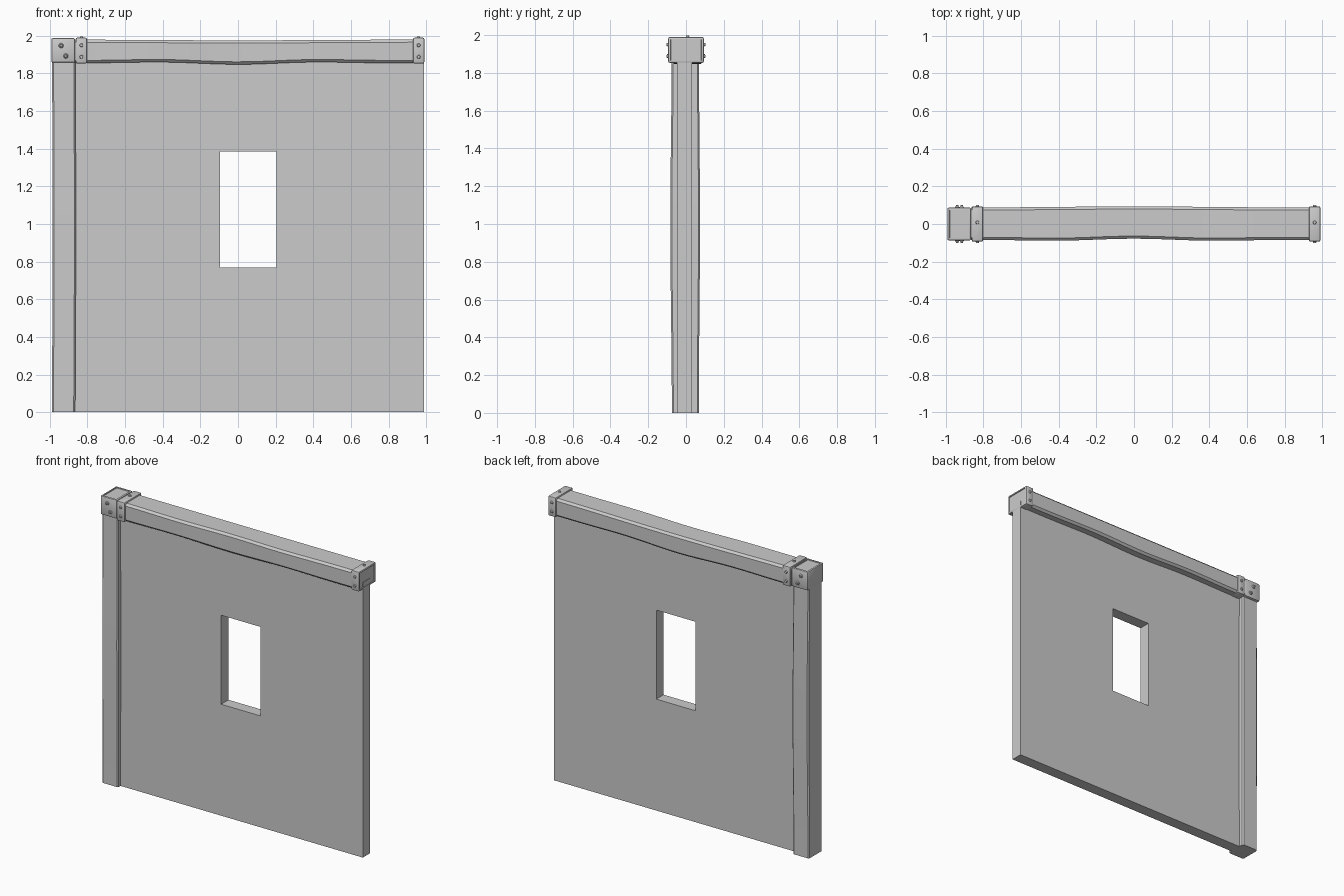
import bpy, bmesh, math
from mathutils import Matrix, Vector

cube = bpy.data.objects.get("Cube")
if cube:
    bpy.data.objects.remove(cube, do_unlink=True)

grey = bpy.data.materials.new("plain grey")
grey.use_nodes = True
grey.diffuse_color = (0.6, 0.6, 0.6, 1)
grey.node_tree.nodes["Principled BSDF"].inputs["Base Color"].default_value = (0.6, 0.6, 0.6, 1)


def finish(name, bm, smooth=True):
    bmesh.ops.recalc_face_normals(bm, faces=bm.faces)
    mesh = bpy.data.meshes.new(name)
    bm.to_mesh(mesh)
    bm.free()
    mesh.materials.append(grey)
    obj = bpy.data.objects.new(name, mesh)
    bpy.context.collection.objects.link(obj)
    if smooth:
        bpy.ops.object.select_all(action="DESELECT")
        obj.select_set(True)
        bpy.context.view_layer.objects.active = obj
        bpy.ops.object.shade_smooth_by_angle(angle=math.radians(35))
    return obj


def timber(name, stations, place, chamfer):
    """Loft chamfered rectangles (t, u0, u1, v0, v1) along a path."""
    bm = bmesh.new()
    rings = []
    for t, u0, u1, v0, v1 in stations:
        c = chamfer
        outline = [(u0 + c, v0), (u1 - c, v0), (u1, v0 + c), (u1, v1 - c),
                   (u1 - c, v1), (u0 + c, v1), (u0, v1 - c), (u0, v0 + c)]
        rings.append([bm.verts.new(place(t, u, v)) for u, v in outline])
    for a, b in zip(rings, rings[1:]):
        for i in range(8):
            j = (i + 1) % 8
            bm.faces.new((a[i], a[j], b[j], b[i]))
    bm.faces.new(rings[0])
    bm.faces.new(rings[-1])
    return finish(name, bm)


def bracket(name, low, high, recess):
    """Rounded metal box with a sunken panel on the faces pointing along recess."""
    low, high = Vector(low), Vector(high)
    bm = bmesh.new()
    bmesh.ops.create_cube(bm, size=1)
    for v in bm.verts:
        v.co = [(a + b) / 2 + c * (b - a) for a, b, c in zip(low, high, v.co)]
    bmesh.ops.bevel(bm, geom=bm.edges[:], offset=0.008, segments=2, profile=0.5, affect="EDGES")
    bm.normal_update()
    if recess:
        face = max(bm.faces, key=lambda f: f.normal.dot(Vector(recess)) * (1 + f.calc_area()))
        bmesh.ops.inset_region(bm, faces=[face], thickness=0.006)
        bmesh.ops.inset_region(bm, faces=[face], thickness=0.002, depth=-0.006)
    return finish(name, bm)


def bolt(name, position, direction, radius=0.011, height=0.012):
    """Low domed bolt head."""
    bm = bmesh.new()
    turn = Vector(direction).to_track_quat("Z", "Y").to_matrix().to_4x4()
    bmesh.ops.create_cone(bm, cap_ends=True, segments=10, radius1=radius, radius2=radius * 0.7,
                          depth=height, matrix=Matrix.Translation(position) @ turn)
    finish(name, bm)


# Wall panel with a window opening
bm = bmesh.new()
xs, zs = (-0.9, -0.095, 0.205, 0.988), (0, 0.77, 1.385, 1.9)
grid = [[bm.verts.new((x, -0.048, z)) for z in zs] for x in xs]
for i in range(3):
    for k in range(3):
        if (i, k) != (1, 1):
            bm.faces.new((grid[i][k], grid[i + 1][k], grid[i + 1][k + 1], grid[i][k + 1]))
solid = bmesh.ops.extrude_face_region(bm, geom=bm.faces[:])
for v in solid["geom"]:
    if isinstance(v, bmesh.types.BMVert):
        v.co.y = 0.032
finish("wall_panel", bm, smooth=False)


# Slightly bowed beam along the top
def bow(t):
    return math.cos(math.pi * t / 2) ** 2


beam = []
for i in range(25):
    x = -0.865 + 1.85 * i / 24
    ripple = math.cos(2 * math.pi * x) * bow(x)
    beam.append((x, -0.085 + 0.007 * ripple, 0.087 + 0.006 * bow(x),
                 1.856 - 0.008 * ripple, 1.98 - 0.004 * bow(x)))
timber("top_beam", beam, lambda t, u, v: (t, u, v), 0.014)

# Upright post at the right-hand end
post = []
for i in range(17):
    z = 1.9 * i / 16
    b = bow(z - 1)
    post.append((z, -0.988 + 0.003 * b, -0.865 + 0.004 * b, -0.075 - 0.008 * b, 0.068 + 0.006 * b))
timber("corner_post", post, lambda t, u, v: (u, v, t), 0.008)

# Metal brackets
bracket("corner_bracket", (-0.992, -0.087, 1.858), (-0.866, 0.087, 1.988), (0, 0, 1))
bracket("inner_strap", (-0.862, -0.094, 1.853), (-0.802, 0.094, 1.99), None)
bracket("end_strap", (0.93, -0.094, 1.853), (0.99, 0.094, 1.99), (1, 0, 0))

# Bolts on both faces and on top of the straps
for side, label in ((-1, "front"), (1, "back")):
    for x, strap in ((-0.832, "inner"), (0.96, "end")):
        for z, level in ((1.95, "upper"), (1.888, "lower")):
            bolt(f"{strap}_strap_{label}_{level}_bolt", (x, side * 0.096, z), (0, side, 0))
    for x, z, level in ((-0.94, 1.948, "upper"), (-0.915, 1.893, "lower")):
        bolt(f"corner_{label}_{level}_washer", (x, side * 0.088, z), (0, side, 0), 0.015, 0.008)
        bolt(f"corner_{label}_{level}_bolt", (x, side * 0.094, z), (0, side, 0), 0.009, 0.014)
for x, strap in ((-0.832, "inner"), (0.96, "end")):
    bolt(f"{strap}_strap_top_bolt", (x, 0.008, 1.991), (0, 0, 1))
